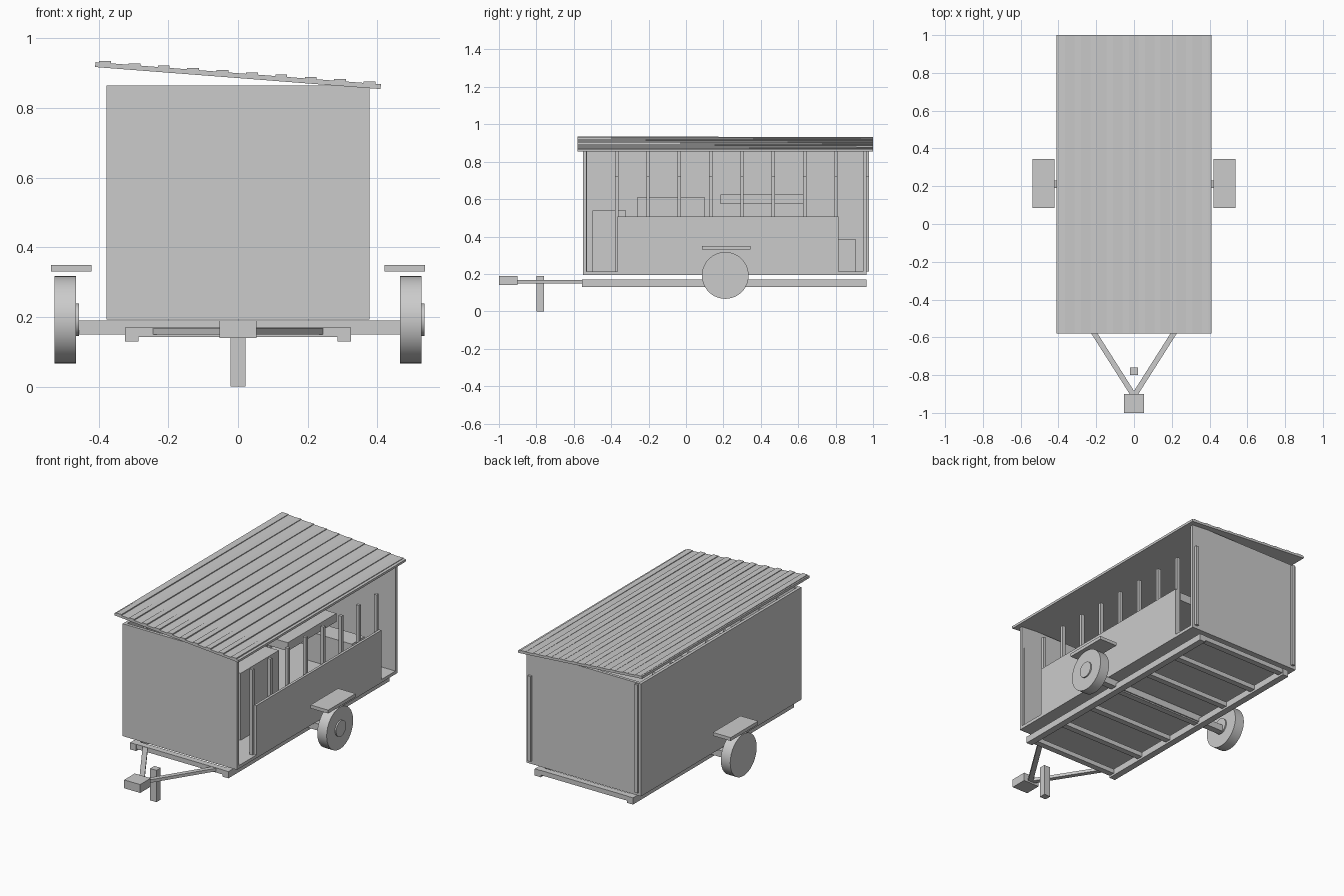
import bpy, math
from mathutils import Vector

cube = bpy.data.objects.get("Cube")
if cube:
    bpy.data.objects.remove(cube, do_unlink=True)

grey = bpy.data.materials.new("plain grey")
grey.use_nodes = True
grey.diffuse_color = (0.6, 0.6, 0.6, 1)
grey.node_tree.nodes["Principled BSDF"].inputs["Base Color"].default_value = (0.6, 0.6, 0.6, 1)


def finish(name):
    ob = bpy.context.object
    ob.name = name
    ob.data.materials.append(grey)
    return ob


def box(name, x, y, z, rot=(0, 0, 0)):
    """Box from (low, high) ranges on each axis, turned about its centre."""
    spans = (x, y, z)
    bpy.ops.mesh.primitive_cube_add(size=1, location=[(a + b) / 2 for a, b in spans])
    ob = finish(name)
    ob.scale = [b - a for a, b in spans]
    ob.rotation_euler = rot
    return ob


def disc(name, x0, x1, y, z, radius):
    bpy.ops.mesh.primitive_cylinder_add(vertices=48, radius=radius, depth=x1 - x0,
                                        location=((x0 + x1) / 2, y, z),
                                        rotation=(0, math.pi / 2, 0))
    finish(name)
    bpy.ops.object.shade_smooth_by_angle(angle=math.radians(40))


FRONT, BACK, SIDE = -0.55, 0.965, 0.378
FLOOR, TOP = 0.212, 0.865

# Body shell: floor, three full walls and a half-height wall on the open side
box("floor", (-SIDE, SIDE), (FRONT, BACK), (0.193, FLOOR))
box("front_wall", (-SIDE, SIDE), (FRONT, FRONT + 0.018), (0.193, TOP))
box("back_wall", (-SIDE, SIDE), (BACK - 0.018, BACK), (0.193, TOP))
box("closed_side_wall", (-SIDE, -SIDE + 0.018), (FRONT, BACK), (0.193, TOP))
box("half_wall", (SIDE - 0.015, SIDE), (-0.365, 0.815), (0.2, 0.507))

# Wall studs: short on the open side, full height on the closed side
for i in range(10):
    y = -0.538 + i * 0.1675
    box(f"open_side_stud_{i}", (0.343, 0.363), (y - 0.009, y + 0.009), (FLOOR, 0.722))
    box(f"closed_side_stud_{i}", (-0.363, -0.343), (y - 0.009, y + 0.009), (FLOOR, 0.86))

# Sloping roof with level battens rising slightly to the front
tilt = 0.077
box("roof", (-0.411, 0.411), (-0.58, 1.0), (0.886, 0.9), (0, tilt, 0))
for i in range(10):
    x = -0.382 + i * 0.0844
    z = 0.899 - x * tilt
    box(f"roof_batten_{i}", (x - 0.017, x + 0.017), (-0.58, 1.0),
        (z - 0.004, z + 0.005), (-0.002, 0, 0))

# Chassis rails and cross members
for s, side in ((-1, "right"), (1, "left")):
    a, b = sorted((s * 0.285, s * 0.325))
    box(f"chassis_rail_{side}", (a, b), (-0.555, BACK), (0.13, 0.17))
for i in range(7):
    y = -0.535 + i * 0.2467
    box(f"cross_member_{i}", (-0.325, 0.325), (y - 0.018, y + 0.018), (0.142, 0.17))

# Drawbar arms, coupler and jockey leg
for s, side in ((-1, "right"), (1, "left")):
    start, end = Vector((0, -0.91, 0.159)), Vector((s * 0.235, -0.54, 0.159))
    mid, run = (start + end) / 2, end - start
    half = run.length / 2
    box(f"drawbar_{side}", (mid.x - 0.014, mid.x + 0.014), (mid.y - half, mid.y + half),
        (0.15, 0.168), (0, 0, math.atan2(-run.x, run.y)))
box("coupler", (-0.053, 0.053), (-1.0, -0.9), (0.14, 0.19))
box("jockey_leg", (-0.021, 0.021), (-0.8, -0.76), (0, 0.19))

# Axle, wheels, hubs and flat fenders
AXLE_Y, AXLE_Z = 0.21, 0.192
box("axle", (-0.47, 0.47), (AXLE_Y - 0.02, AXLE_Y + 0.02), (0.15, 0.19))
for s, side in ((-1, "right"), (1, "left")):
    x = s * 0.496
    disc(f"wheel_{side}", x - 0.031, x + 0.031, AXLE_Y, AXLE_Z, 0.125)
    disc(f"hub_{side}", x, x + 0.039, AXLE_Y, AXLE_Z, 0.047)
    a, b = sorted((s * 0.42, s * 0.537))
    box(f"fender_{side}", (a, b), (0.085, 0.345), (0.33, 0.35))

# Interior fittings
box("front_cabinet", (-0.1, 0.2), (-0.5, -0.32), (FLOOR, 0.538))
box("counter", (-0.1, 0.2), (-0.26, 0.1), (FLOOR, 0.612))
box("shelf", (-0.1, 0.2), (0.185, 0.645), (0.575, 0.625))
box("rear_crate", (-0.1, 0.2), (0.79, 0.91), (FLOOR, 0.385))
